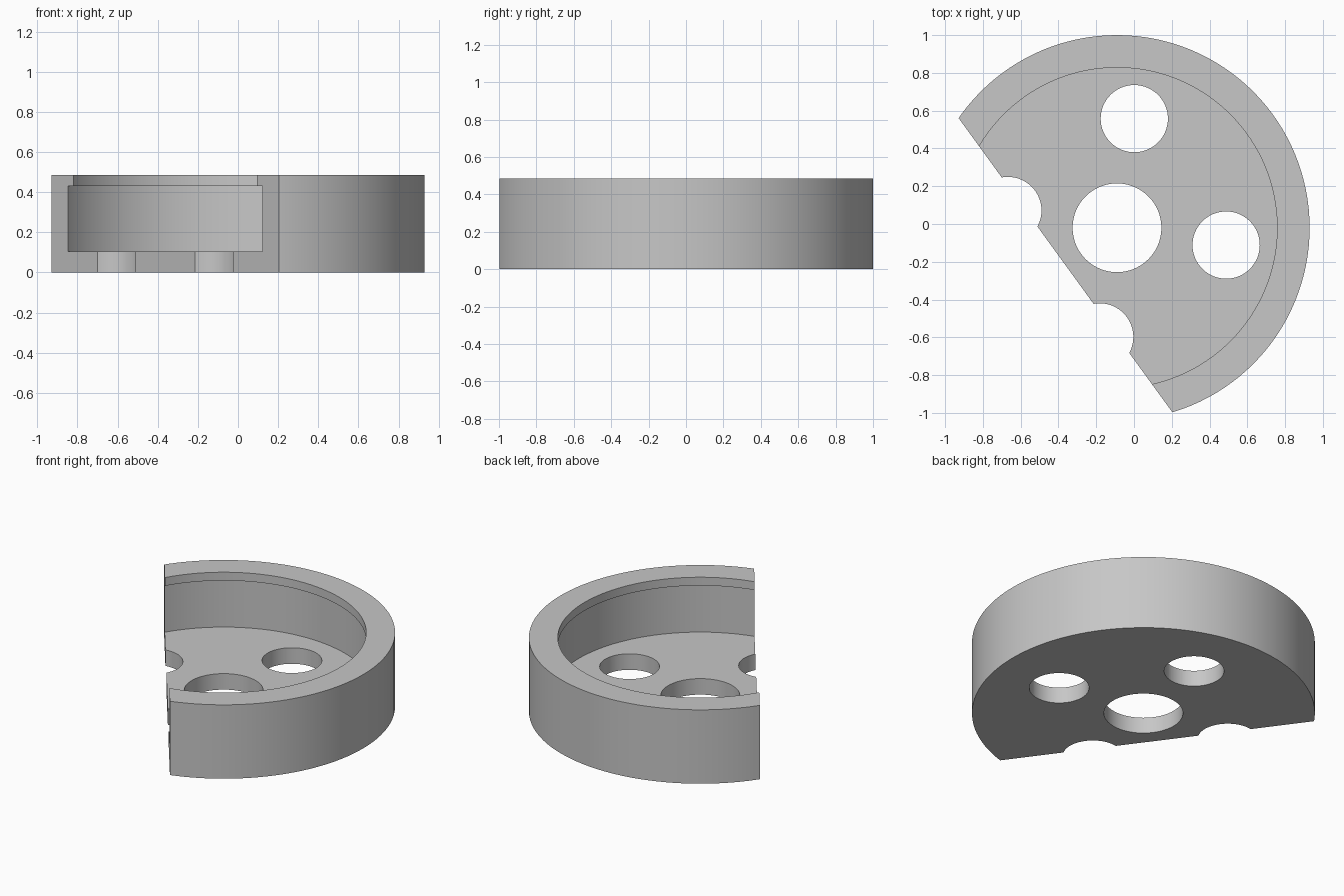
import bpy
import bmesh
from math import cos, sin, pi, radians
from mathutils import Matrix, Vector

cube = bpy.data.objects.get("Cube")
if cube:
    bpy.data.objects.remove(cube, do_unlink=True)

CENTRE = Vector((-0.09, -0.02, 0))
OUTER, LIP, GROOVE, BORE = 1.02, 0.848, 0.89, 0.235
HEIGHT, LIP_Z, FLOOR_Z = 0.485, 0.43, 0.105
HOLE_RADIUS, HOLE_ORBIT = 0.178, 0.585
CUT_ANGLE, CUT_DISTANCE = radians(216), 0.337
SEGMENTS = 128

grey = bpy.data.materials.new("plain grey")
grey.use_nodes = True
colour = (0.57, 0.57, 0.57, 1)
grey.diffuse_color = colour
grey.node_tree.nodes["Principled BSDF"].inputs["Base Color"].default_value = colour


def make_object(name, bm):
    bmesh.ops.recalc_face_normals(bm, faces=bm.faces)
    mesh = bpy.data.meshes.new(name)
    bm.to_mesh(mesh)
    bm.free()
    mesh.materials.append(grey)
    obj = bpy.data.objects.new(name, mesh)
    bpy.context.collection.objects.link(obj)
    return obj


def lathe(name, profile):
    """Revolve a closed radius/height profile into a ring."""
    bm = bmesh.new()
    rings = []
    for i in range(SEGMENTS):
        a = 2 * pi * i / SEGMENTS
        rings.append([bm.verts.new(CENTRE + Vector((r * cos(a), r * sin(a), z)))
                      for r, z in profile])
    for i, ring in enumerate(rings):
        after = rings[(i + 1) % SEGMENTS]
        for j in range(len(profile)):
            k = (j + 1) % len(profile)
            bm.faces.new((ring[j], after[j], after[k], ring[k]))
    return make_object(name, bm)


def cut(target, cutter):
    cutter.hide_render = True
    mod = target.modifiers.new("cut", "BOOLEAN")
    mod.operation = "DIFFERENCE"
    mod.solver = "EXACT"
    mod.object = cutter
    bpy.context.view_layer.objects.active = target
    bpy.ops.object.modifier_apply(modifier=mod.name)
    bpy.data.objects.remove(cutter, do_unlink=True)


# Cup with a floor, undercut groove, top lip and central bore
cup = lathe("cutaway_cup", [
    (BORE, 0), (OUTER, 0), (OUTER, HEIGHT), (LIP, HEIGHT),
    (LIP, LIP_Z), (GROOVE, LIP_Z), (GROOVE, FLOOR_Z), (BORE, FLOOR_Z)])

# Four floor holes, evenly spaced round the bore
for i in range(4):
    a = radians(81) + i * pi / 2
    place = CENTRE + Vector((cos(a), sin(a), 0)) * HOLE_ORBIT
    bm = bmesh.new()
    bmesh.ops.create_cone(bm, cap_ends=True, segments=64, radius1=HOLE_RADIUS,
                          radius2=HOLE_RADIUS, depth=0.5,
                          matrix=Matrix.Translation(place))
    cut(cup, make_object("hole_cutter", bm))

# Slanted flat cut removing one side
bm = bmesh.new()
bmesh.ops.create_cube(bm, size=4, matrix=Matrix.Translation(CENTRE)
                      @ Matrix.Rotation(CUT_ANGLE, 4, "Z")
                      @ Matrix.Translation((CUT_DISTANCE + 2, 0, 0)))
cut(cup, make_object("side_cutter", bm))

# Smooth curved walls with crisp rims
bpy.ops.object.select_all(action="DESELECT")
cup.select_set(True)
bpy.context.view_layer.objects.active = cup
bpy.ops.object.shade_smooth_by_angle(angle=radians(30))
